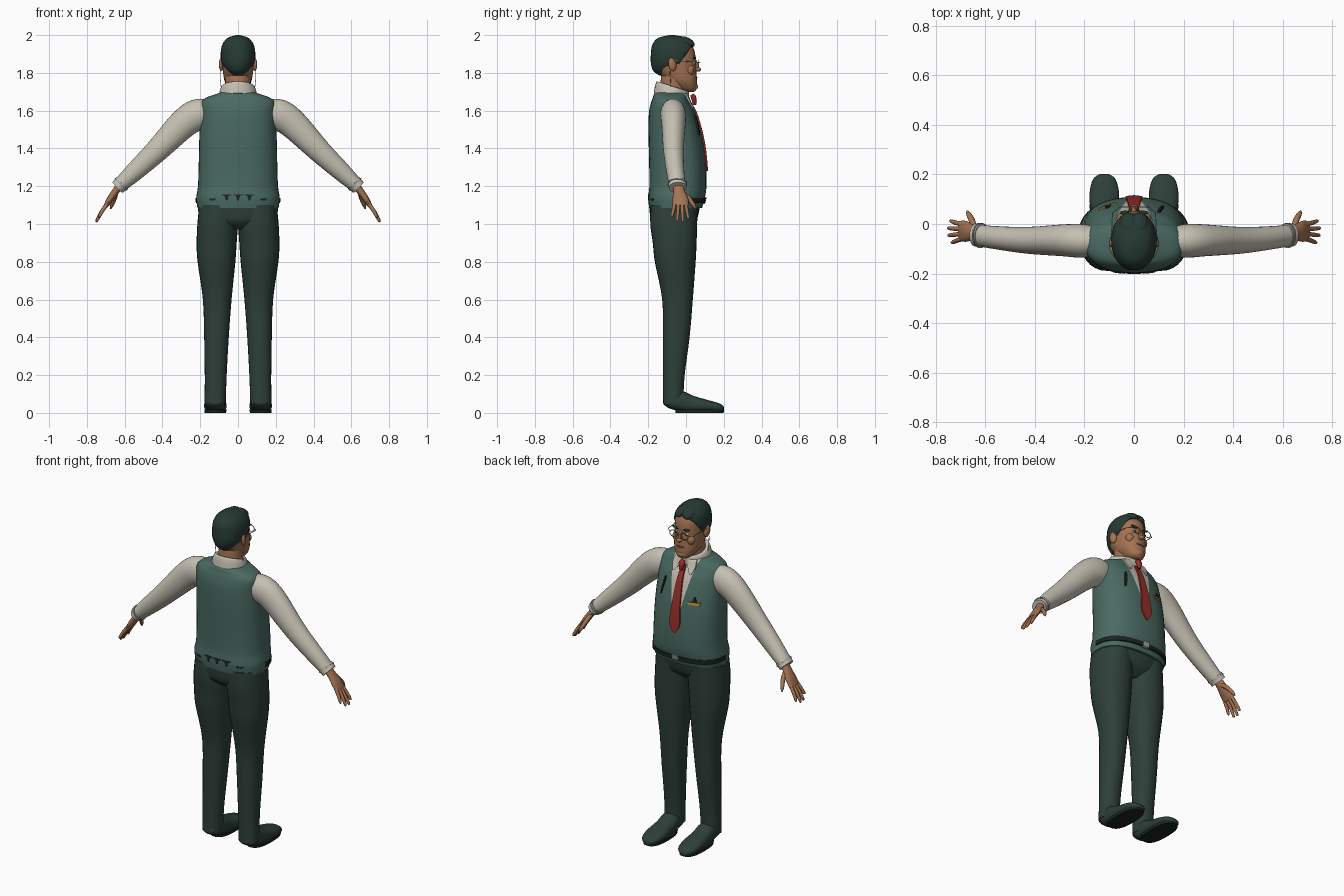
import bpy, bmesh, math
from mathutils import Vector, Matrix
from mathutils.bvhtree import BVHTree

if "Cube" in bpy.data.objects:
    bpy.data.objects.remove(bpy.data.objects["Cube"])


def material(name, r, g, b):
    m = bpy.data.materials.new(name)
    m.use_nodes = True
    m.diffuse_color = (r, g, b, 1)
    m.node_tree.nodes["Principled BSDF"].inputs["Base Color"].default_value = (r, g, b, 1)
    return m


TEAL = material("teal vest", .068, .145, .122)
GREEN = material("dark green cloth", .027, .05, .04)
HAIR = material("green black hair", .02, .043, .034)
SHIRT = material("cream shirt", .56, .53, .45)
SKIN = material("tan skin", .37, .17, .085)
LIP = material("lip brown", .2, .08, .045)
RED = material("red tie", .3, .028, .022)
GOLD = material("gold", .42, .25, .02)
METAL = material("grey metal", .33, .36, .36)
DARK = material("near black", .012, .017, .016)


def finish(name, bm, *mats):
    bmesh.ops.recalc_face_normals(bm, faces=bm.faces)
    me = bpy.data.meshes.new(name)
    bm.to_mesh(me)
    bm.free()
    for m in mats:
        me.materials.append(m)
    me.shade_smooth()
    me.set_sharp_from_angle(angle=math.radians(50))
    ob = bpy.data.objects.new(name, me)
    bpy.context.collection.objects.link(ob)
    return ob


def smooth_rows(rows, steps):
    """Catmull-Rom resampling of any list of tuples."""
    p = [Vector(r) for r in rows]
    p = [p[0]] + p + [p[-1]]
    out = []
    for a, b, c, d in zip(p, p[1:], p[2:], p[3:]):
        for k in range(steps):
            t = k / steps
            out.append((b * 2 + (c - a) * t + (a * 2 - b * 5 + c * 4 - d) * t * t
                        + (b * 3 - a - c * 3 + d) * t ** 3) / 2)
    return out + [p[-1]]


def loft_mesh(rows, axis=None, n=2.0, sides=28, steps=4):
    """Rows are x, y, z, half width, half depth of a rounded section."""
    rows = smooth_rows(rows, steps)
    bm = bmesh.new()
    rings = []
    for i, r in enumerate(rows):
        c = Vector(r[:3])
        t = Vector(axis) if axis else (Vector(rows[min(i + 1, len(rows) - 1)][:3])
                                       - Vector(rows[max(i - 1, 0)][:3])).normalized()
        ref = Vector((0, 0, 1)) if abs(t.y) > .8 else Vector((0, 1, 0))
        v = (ref - t * ref.dot(t)).normalized()
        u = v.cross(t)
        ring = []
        for k in range(sides):
            a = math.tau * k / sides
            ca, sa = math.cos(a), math.sin(a)
            du = math.copysign(abs(ca) ** (2 / n), ca) * max(r[3], .001)
            dv = math.copysign(abs(sa) ** (2 / n), sa) * max(r[4], .001)
            ring.append(bm.verts.new(c + u * du + v * dv))
        rings.append(ring)
    for a, b in zip(rings, rings[1:]):
        for k in range(sides):
            j = (k + 1) % sides
            bm.faces.new((a[k], a[j], b[j], b[k]))
    bm.faces.new(rings[0][::-1])
    bm.faces.new(rings[-1])
    return bm


def loft(name, rows, mat, **kw):
    return finish(name, loft_mesh(rows, **kw), mat)


def ball(name, loc, size, mat, tilt=(0, 0, 0)):
    bm = bmesh.new()
    rot = Matrix.Rotation(tilt[0], 4, 'X') @ Matrix.Rotation(tilt[1], 4, 'Y') @ Matrix.Rotation(tilt[2], 4, 'Z')
    mtx = Matrix.Translation(loc) @ rot @ Matrix.Diagonal((*size, 1))
    bmesh.ops.create_uvsphere(bm, u_segments=16, v_segments=10, radius=1, matrix=mtx)
    return finish(name, bm, mat)


def tube(name, pts, r, mat, closed=False):
    cu = bpy.data.curves.new(name, 'CURVE')
    cu.dimensions = '3D'
    cu.bevel_depth, cu.bevel_resolution = r, 1
    sp = cu.splines.new('POLY')
    sp.points.add(len(pts) - 1)
    for p, q in zip(sp.points, pts):
        p.co = (*q, 1)
    sp.use_cyclic_u = closed
    cu.materials.append(mat)
    bpy.context.collection.objects.link(bpy.data.objects.new(name, cu))


UP = (0, 0, 1)
# vest body with the shirt opening cut into the chest
bm = loft_mesh([(0, -.055, 1.085, .215, .14), (0, -.05, 1.14, .221, .15), (0, -.043, 1.2, .212, .151),
                (0, -.045, 1.32, .208, .15), (0, -.055, 1.45, .205, .143), (0, -.072, 1.58, .2, .125),
                (0, -.082, 1.64, .197, .104), (0, -.083, 1.668, .17, .093), (0, -.083, 1.69, .11, .085),
                (0, -.08, 1.705, .07, .065)], axis=UP, n=2.4, sides=40)
body = BVHTree.FromBMesh(bm)
V_LOW, V_SLOPE = 1.28, .2
for s in (1, -1):
    bmesh.ops.bisect_plane(bm, geom=bm.verts[:] + bm.edges[:] + bm.faces[:],
                           plane_co=(0, 0, V_LOW), plane_no=(s, 0, -V_SLOPE))
for f in bm.faces:
    c = f.calc_center_median()
    if c.y > -.06 and abs(c.x) < (c.z - V_LOW) * V_SLOPE:
        f.material_index = 1
finish("vest", bm, TEAL, SHIRT)


def plate(name, rows, mat, lift=.005, side=1):
    """Thin strip laid on the body; rows are x, z, half width."""
    bm = bmesh.new()
    pairs = []
    for x, z, w in smooth_rows(rows, 6) if len(rows) > 2 else [Vector(r) for r in rows]:
        line = []
        for k in (-1, 0, 1):
            hit = body.ray_cast(Vector((x + k * w, side, z)), Vector((0, -side, 0)))[0]
            y = hit.y if hit else -.05
            line.append([bm.verts.new((x + k * w, y + side * d, z)) for d in (-.004, lift)])
        pairs.append(line)
    for a, b in zip(pairs, pairs[1:]):
        for k in (0, 1):
            bm.faces.new((a[k][1], a[k + 1][1], b[k + 1][1], b[k][1]))
        for k in (0, 2):
            bm.faces.new((a[k][0], a[k][1], b[k][1], b[k][0]))
    for line in (pairs[0], pairs[-1]):
        for k in (0, 1):
            bm.faces.new((line[k][0], line[k][1], line[k + 1][1], line[k + 1][0]))
    return finish(name, bm, mat)


# tie, collar wings, chest details
plate("tie", [(0, 1.655, .013), (0, 1.55, .02), (0, 1.42, .028), (0, 1.33, .033), (0, 1.28, .003)], RED, .009)
loft("tie_knot", [(0, .03, 1.685, .012, .01), (0, .04, 1.67, .019, .014), (0, .045, 1.645, .012, .012),
                  (0, .045, 1.63, .008, .008)], RED, sides=12)
for s in (1, -1):
    plate("collar_wing", [(s * .045, 1.69, .025), (s * .05, 1.655, .025), (s * .057, 1.615, .004)], SHIRT, .009)
plate("pen", [(.1, 1.57, .005), (.108, 1.52, .006), (.118, 1.47, .003)], DARK, .008)
plate("badge", [(-.105, 1.472, .036), (-.105, 1.458, .03)], GOLD, .007)
plate("badge_emblem", [(-.105, 1.5, .004), (-.105, 1.472, .013)], DARK, .007)

# belt: wraps the front half, breaking through the hem at the back
bm = loft_mesh([(0, -.05, 1.112, .2235, .1525), (0, -.05, 1.138, .2245, .1535)], axis=UP, n=2.4, sides=40, steps=1)
bmesh.ops.bisect_plane(bm, geom=bm.verts[:] + bm.edges[:] + bm.faces[:], plane_co=(0, -.06, 0),
                       plane_no=(0, 1, 0), clear_inner=True)
finish("belt", bm, DARK)
plate("belt_buckle", [(0, 1.143, .02), (0, 1.107, .02)], METAL, .009)
for x in (-.06, 0, .06):
    plate("back_belt_gap", [(x, 1.157, .026), (x, 1.15, .024)], DARK, .003, -1)
    plate("back_belt_notch", [(x, 1.15, .012), (x, 1.125, .004)], DARK, .003, -1)
for s in (1, -1):
    plate("back_belt_side_gap", [(s * .135, 1.135, .02), (s * .135, 1.125, .012)], DARK, .003, -1)

# hips
loft("hips", [(0, -.065, .97, .08, .07), (0, -.065, 1.01, .19, .115), (0, -.062, 1.06, .21, .13),
              (0, -.06, 1.12, .21, .135)], GREEN, axis=UP, n=2.3)

# neck and collar band
loft("neck", [(0, -.075, 1.66, .07, .07), (0, -.07, 1.72, .068, .068), (0, -.06, 1.8, .068, .07)], SKIN, axis=UP)
bm = loft_mesh([(0, -.078, 1.69, .104, .092), (0, -.074, 1.73, .097, .09), (0, -.07, 1.757, .086, .084),
                (0, -.07, 1.752, .07, .068)], axis=UP, sides=32)
for v in bm.verts:
    v.co.z -= .32 * (v.co.y + .16)
finish("shirt_collar", bm, SHIRT)

# head and hair
loft("head", [(0, .015, 1.7, .022, .028), (0, .003, 1.715, .046, .053), (0, -.02, 1.755, .07, .078),
              (0, -.043, 1.8, .079, .098), (0, -.06, 1.86, .084, .112), (0, -.066, 1.92, .083, .11),
              (0, -.07, 1.96, .068, .09), (0, -.07, 1.985, .04, .055)], SKIN, axis=UP, n=2.2)
bm = loft_mesh([(0, -.09, 1.785, .03, .05), (0, -.09, 1.81, .058, .083), (0, -.072, 1.85, .086, .114),
                (0, -.066, 1.9, .092, .12), (0, -.066, 1.95, .083, .112), (0, -.07, 1.985, .055, .078),
                (0, -.075, 2.0, .01, .015)], axis=UP, n=2.1, sides=32)
bmesh.ops.bisect_plane(bm, geom=bm.verts[:] + bm.edges[:] + bm.faces[:], plane_co=(0, -.05, 1.83),
                       plane_no=(0, -.115, .085), clear_inner=True)
hair = finish("hair", bm, HAIR)
hair.modifiers.new("thickness", 'SOLIDIFY').thickness = .012
ball("nose_bridge", (0, .053, 1.84), (.011, .014, .034), SKIN, (.25, 0, 0))
ball("nose_tip", (0, .064, 1.818), (.016, .016, .012), SKIN)
ball("mouth", (0, .053, 1.775), (.026, .007, .006), LIP)
ball("chin", (0, .043, 1.728), (.028, .02, .02), SKIN)

for s in (1, -1):
    tag = "left_" if s > 0 else "right_"
    # face
    ball(tag + "hair_lock", (s * .025, .005, 1.965), (.034, .045, .021), HAIR, (-.45, s * .3, 0))
    ball(tag + "ear", (s * .088, -.072, 1.845), (.012, .022, .036), SKIN, (.15, 0, s * .3))
    ball(tag + "eye", (s * .033, .042, 1.853), (.016, .009, .008), SHIRT)
    ball(tag + "pupil", (s * .033, .049, 1.853), (.006, .004, .006), DARK)
    ball(tag + "eyebrow", (s * .036, .046, 1.879), (.024, .008, .006), HAIR, (0, -s * .15, 0))
    ball(tag + "cheek", (s * .045, .02, 1.815), (.026, .024, .03), SKIN)
    rim = [(s * .035 + .025 * math.cos(a), .068, 1.85 + .02 * math.sin(a))
           for a in (math.tau * k / 20 for k in range(20))]
    tube(tag + "lens_rim", rim, .002, METAL, True)
    tube(tag + "glasses_arm", [(s * .06, .068, 1.855), (s * .087, .045, 1.858), (s * .092, -.07, 1.865)], .002, METAL)
    tube(tag + "ear_cord", [(s * .095, -.085, 1.81), (s * .093, -.082, 1.76), (s * .088, -.08, 1.71)], .0018, SHIRT)

    # sleeve, cuff and hand
    loft(tag + "sleeve", [(s * .15, -.072, 1.59, .07, .06), (s * .215, -.068, 1.578, .083, .068),
                          (s * .29, -.066, 1.53, .078, .064), (s * .43, -.066, 1.388, .062, .054),
                          (s * .55, -.056, 1.275, .05, .047), (s * .636, -.045, 1.195, .037, .043)], SHIRT)
    loft(tag + "cuff", [(s * .613, -.046, 1.217, .043, .049), (s * .638, -.044, 1.193, .039, .047)], SHIRT, steps=1)
    loft(tag + "wrist_band", [(s * .618, -.046, 1.213, .045, .051), (s * .623, -.046, 1.208, .045, .051)],
         METAL, steps=1)
    loft(tag + "palm", [(s * .62, -.043, 1.21, .022, .027), (s * .65, -.036, 1.17, .019, .031),
                        (s * .678, -.03, 1.13, .017, .042), (s * .7, -.028, 1.095, .012, .041)], SKIN, sides=16)
    for i, reach in enumerate((.85, 1, .97, .75)):
        y0, y1 = -.002 - .019 * i, .012 - .029 * i
        loft(tag + "finger", [(s * .69, y0, 1.11, .011, .01), (s * (.69 + .035 * reach), (y0 + y1) / 2, 1.11 - .05 * reach, .01, .009),
                              (s * (.69 + .058 * reach), y1, 1.11 - .092 * reach, .008, .007),
                              (s * (.69 + .062 * reach), y1, 1.11 - .1 * reach, .002, .002)], SKIN, sides=10, steps=2)
    loft(tag + "thumb", [(s * .645, -.02, 1.165, .012, .013), (s * .655, .015, 1.135, .013, .012),
                         (s * .668, .04, 1.1, .01, .01), (s * .674, .052, 1.08, .003, .003)], SKIN, sides=10)

    # trouser leg and shoe
    loft(tag + "trouser_leg", [(s * .105, -.062, 1.1, .1, .125), (s * .108, -.065, 1, .107, .124),
                               (s * .113, -.06, .9, .106, .116), (s * .114, -.057, .8, .1, .108),
                               (s * .11, -.045, .6, .076, .081), (s * .114, -.052, .4, .065, .071),
                               (s * .118, -.064, .2, .058, .057), (s * .121, -.068, .05, .056, .053)],
         GREEN, axis=UP, n=2.2)
    loft(tag + "shoe", [(s * .12, -.118, .06, .03, .015), (s * .12, -.09, .065, .05, .04),
                        (s * .12, -.02, .06, .054, .055), (s * .12, .04, .046, .055, .044),
                        (s * .12, .12, .036, .06, .031), (s * .12, .18, .027, .046, .022),
                        (s * .12, .202, .02, .018, .01)], GREEN, axis=(0, 1, 0), n=2.3)
    loft(tag + "shoe_sole", [(s * .12, .072, 0, .057, .127), (s * .12, .072, .018, .059, .13)],
         DARK, axis=UP, n=2.6, steps=1)

tube("glasses_bridge", [(-.011, .068, 1.853), (0, .074, 1.857), (.011, .068, 1.853)], .002, METAL)
